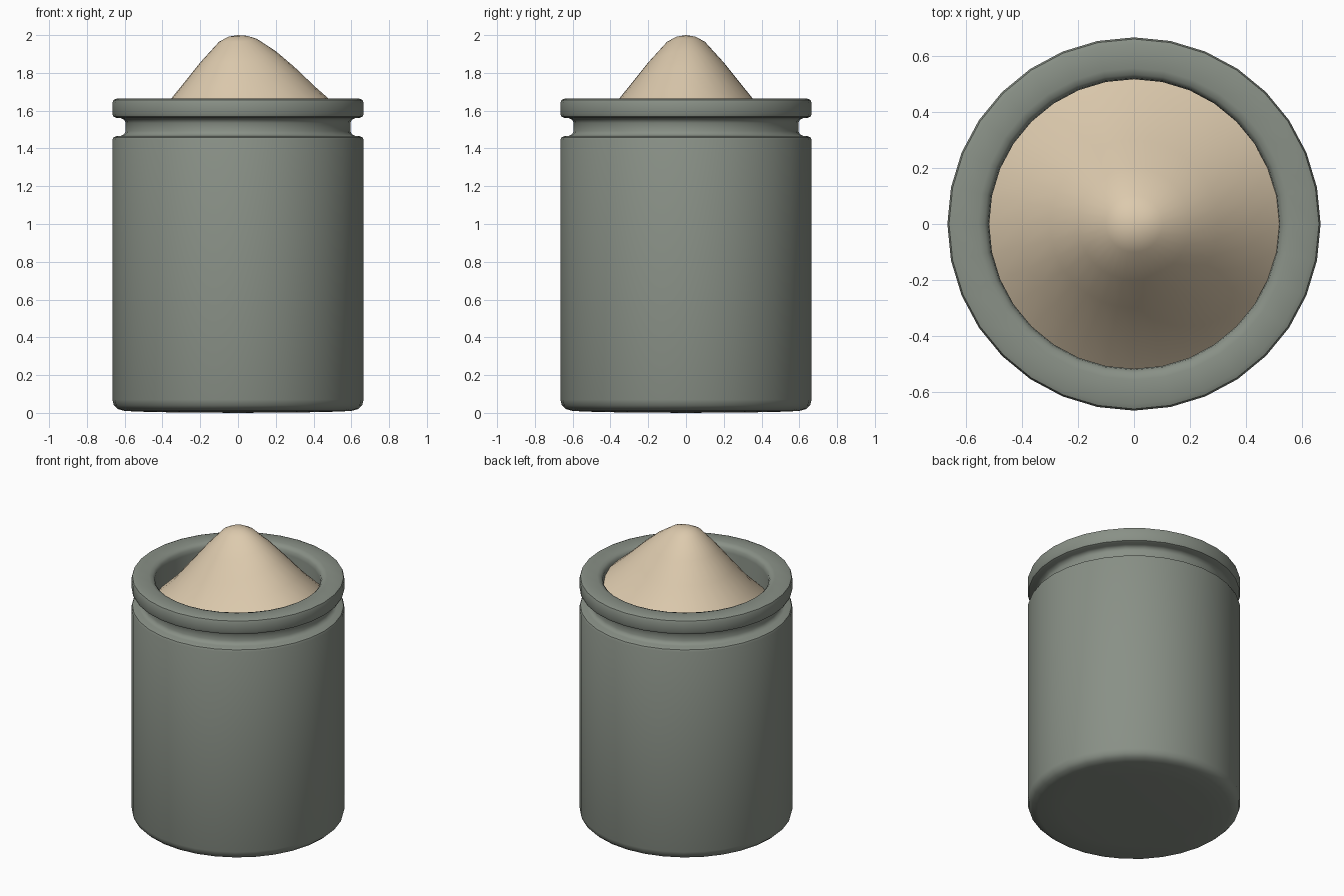
import bpy, bmesh, math

if "Cube" in bpy.data.objects:
    bpy.data.objects.remove(bpy.data.objects["Cube"])

SIDES = 32


def material(name, rgb):
    m = bpy.data.materials.new(name)
    m.diffuse_color = (*rgb, 1)
    m.use_nodes = True
    m.node_tree.nodes["Principled BSDF"].inputs["Base Color"].default_value = m.diffuse_color
    return m


def lathe(name, profile, mat, closed_end, lift=None, smooth=40):
    """Spin (radius, z) points around z; lift(i, angle) offsets heights."""
    bm = bmesh.new()
    rings = []
    for i, (r, z) in enumerate(profile):
        if r == 0:
            rings.append([bm.verts.new((0, 0, z))] * SIDES)
            continue
        ring = []
        for k in range(SIDES):
            a = 2 * math.pi * k / SIDES
            dz = lift(i, a) if lift else 0
            ring.append(bm.verts.new((r * math.cos(a), r * math.sin(a), z + dz)))
        rings.append(ring)
    for lo, hi in zip(rings, rings[1:]):
        for k in range(SIDES):
            n = (k + 1) % SIDES
            corners = list(dict.fromkeys((lo[k], lo[n], hi[n], hi[k])))
            bm.faces.new(corners)
    if closed_end:
        bm.faces.new(rings[-1])
    bmesh.ops.recalc_face_normals(bm, faces=bm.faces)
    me = bpy.data.meshes.new(name)
    bm.to_mesh(me)
    bm.free()
    me.materials.append(mat)
    ob = bpy.data.objects.new(name, me)
    bpy.context.collection.objects.link(ob)
    bpy.ops.object.select_all(action='DESELECT')
    ob.select_set(True)
    bpy.context.view_layer.objects.active = ob
    bpy.ops.object.shade_smooth_by_angle(angle=math.radians(smooth))
    return ob


grey_green = material("grey_green", (0.25, 0.28, 0.24))
sand = material("sand", (0.72, 0.59, 0.42))

# Jar: slightly sagging base, straight wall, neck groove, rounded rim, hollow inside
lathe("jar", [
    (0, 0.0), (0.45, 0.004), (0.60, 0.01), (0.635, 0.02), (0.657, 0.04), (0.665, 0.07),
    (0.665, 1.445), (0.659, 1.459), (0.645, 1.465),
    (0.62, 1.467), (0.603, 1.475), (0.595, 1.492),
    (0.595, 1.535), (0.603, 1.552), (0.62, 1.56),
    (0.645, 1.562), (0.659, 1.568), (0.665, 1.582),
    (0.665, 1.64), (0.659, 1.657), (0.642, 1.664),
    (0.555, 1.664), (0.533, 1.657), (0.52, 1.642), (0.516, 1.615),
    (0.516, 0.12), (0, 0.12)], grey_green, False)

# Heaped filling: a rounded cone that slumps higher towards +x
bulge = [0, 0.004, 0.015, 0.06, 0.10, 0.13, 0.14, 0]


def slump(i, a):
    return bulge[i] * max(0, math.cos(a)) ** 2


lathe("heaped_filling", [
    (0, 2.0), (0.05, 1.992), (0.10, 1.965), (0.20, 1.855), (0.30, 1.73),
    (0.41, 1.595), (0.518, 1.49), (0.518, 0.13)], sand, True, slump)
